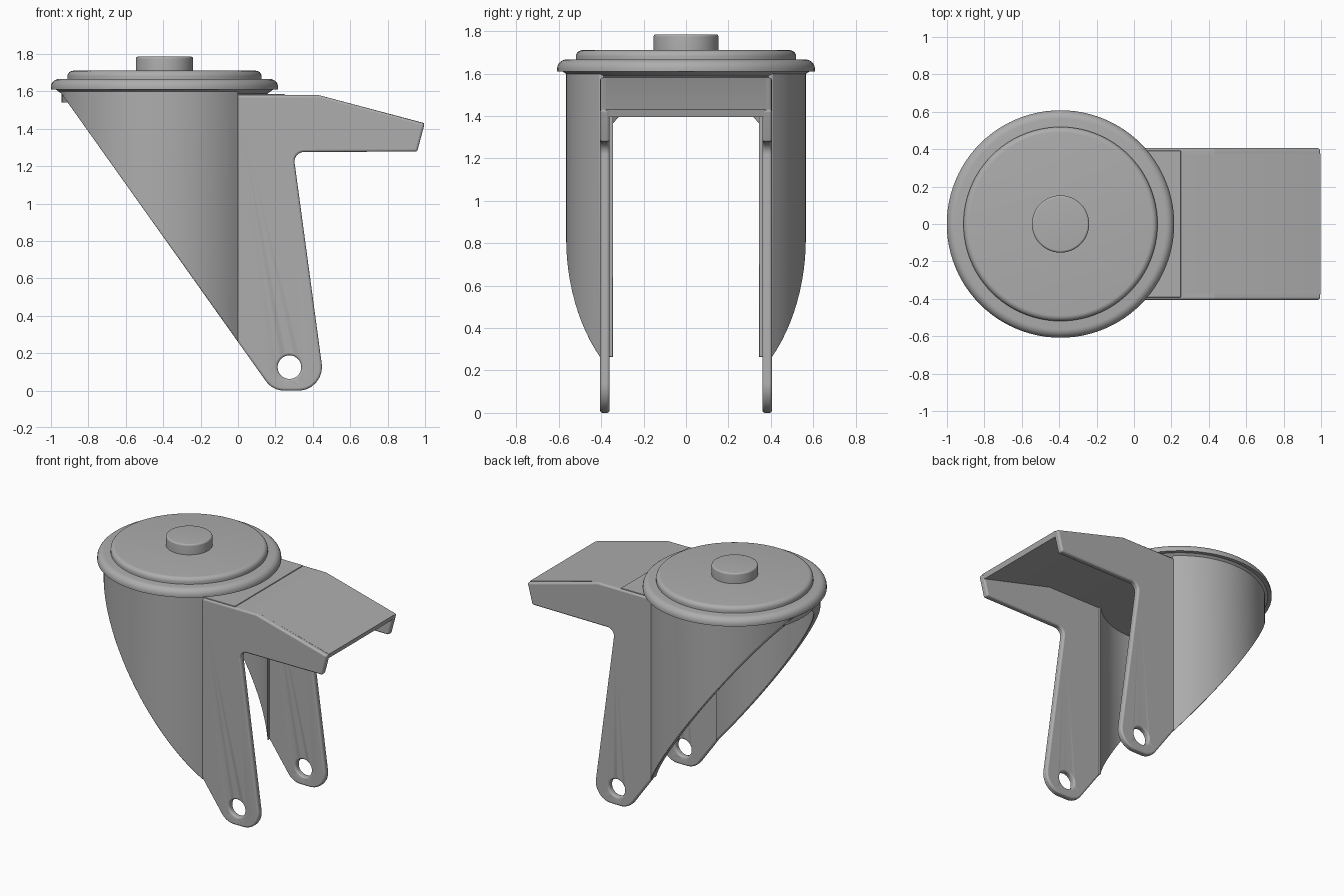
import bpy, bmesh, math
from mathutils import Vector

if "Cube" in bpy.data.objects:
    bpy.data.objects.remove(bpy.data.objects["Cube"])

CX = -0.393          # swivel axis
SLOPE = 1.406        # slanted lower edge of the shell

grey = bpy.data.materials.new("steel grey")
grey.diffuse_color = (0.42, 0.42, 0.42, 1)
grey.use_nodes = True
grey.node_tree.nodes["Principled BSDF"].inputs["Base Color"].default_value = grey.diffuse_color


def finish(name, bm, bevel=0.0, segments=3):
    bmesh.ops.recalc_face_normals(bm, faces=bm.faces)
    me = bpy.data.meshes.new(name)
    bm.to_mesh(me)
    bm.free()
    ob = bpy.data.objects.new(name, me)
    bpy.context.collection.objects.link(ob)
    me.materials.append(grey)
    if bevel:
        m = ob.modifiers.new("rounded edges", 'BEVEL')
        m.width, m.segments = bevel, segments
        m.limit_method, m.angle_limit = 'ANGLE', math.radians(40)
    bpy.ops.object.select_all(action='DESELECT')
    ob.select_set(True)
    bpy.context.view_layer.objects.active = ob
    bpy.ops.object.shade_smooth_by_angle(angle=math.radians(35))
    return ob


def rounded(points, steps=8):
    """Fillet the corners of an (x, z, radius) outline."""
    out = []
    for i, (x, z, r) in enumerate(points):
        p = Vector((x, z))
        if r == 0:
            out.append(p)
            continue
        a = (Vector(points[i - 1][:2]) - p).normalized()
        b = (Vector(points[(i + 1) % len(points)][:2]) - p).normalized()
        half = a.angle(b) / 2
        mid = p + (a + b).normalized() * (r / math.sin(half))
        s = p + a * (r / math.tan(half)) - mid
        e = p + b * (r / math.tan(half)) - mid
        for k in range(steps + 1):
            t = k / steps
            d = s * (1 - t) + e * t
            out.append(mid + d.normalized() * r)
    return out


def extrude_y(name, outline, y0, y1, bevel):
    bm = bmesh.new()
    f = bm.faces.new([bm.verts.new((p[0], y0, p[1])) for p in outline])
    ext = bmesh.ops.extrude_face_region(bm, geom=[f])["geom"]
    bmesh.ops.translate(bm, vec=(0, y1 - y0, 0),
                        verts=[v for v in ext if isinstance(v, bmesh.types.BMVert)])
    return finish(name, bm, bevel)


def lathe(name, profile, steps=96):
    bm = bmesh.new()
    vs = [bm.verts.new((CX + r, 0, z)) for r, z in profile]
    es = [bm.edges.new(p) for p in zip(vs, vs[1:])]
    bmesh.ops.spin(bm, geom=vs + es, cent=(CX, 0, 0), axis=(0, 0, 1),
                   angle=math.tau, steps=steps)
    bmesh.ops.remove_doubles(bm, verts=bm.verts, dist=1e-5)
    return finish(name, bm)


# Side plates: leg and arm in one outline, with axle hole
side = rounded([(-0.02, 0.288, 0), (0.185, 0.0, 0.12), (0.467, 0.0, 0.125),
                (0.295, 1.275, 0.05), (0.958, 1.278, 0.012), (0.998, 1.428, 0.012),
                (0.43, 1.58, 0.03), (-0.02, 1.58, 0)])
for name, y in (("front_side_plate", -0.405), ("back_side_plate", 0.36)):
    plate = extrude_y(name, side, y, y + 0.045, 0)
    bm = bmesh.new()
    bmesh.ops.create_cone(bm, cap_ends=True, segments=48, radius1=0.063,
                          radius2=0.063, depth=0.2)
    for v in bm.verts:
        v.co = (v.co.x + 0.275, v.co.z + y, v.co.y + 0.125)
    cutter = finish(name + "_hole_cutter", bm)
    cutter.hide_render = True
    cutter.hide_set(True)
    cut = plate.modifiers.new("axle hole", 'BOOLEAN')
    cut.object, cut.solver = cutter, 'EXACT'
    bev = plate.modifiers.new("rounded edges", 'BEVEL')
    bev.width, bev.segments = 0.013, 3
    bev.limit_method, bev.angle_limit = 'ANGLE', math.radians(40)

# Roof of the arm, bent downwards at the end
roof = [(-0.05, 1.58), (0.43, 1.58), (0.996, 1.43), (0.986, 1.394),
        (0.425, 1.538), (-0.05, 1.538)]
extrude_y("arm_roof", roof, -0.376, 0.376, 0)
extrude_y("roof_step", [(-0.05, 1.575), (0.25, 1.575), (0.25, 1.586), (-0.05, 1.586)],
          -0.392, 0.392, 0.003)

# Curved shell with slanted lower edge
bm = bmesh.new()
N = 72
rings = []
for i in range(N + 1):
    quad = []
    for r in (0.565, 0.52):
        a0 = math.acos(-CX / r)
        a = a0 + (math.tau - 2 * a0) * i / N
        x, y = CX + r * math.cos(a), r * math.sin(a)
        quad += [bm.verts.new((x, y, 0.26 - SLOPE * x)), bm.verts.new((x, y, 1.612))]
    rings.append([quad[0], quad[1], quad[3], quad[2]])
for a, b in zip(rings, rings[1:]):
    for k in range(4):
        bm.faces.new((a[k], a[(k + 1) % 4], b[(k + 1) % 4], b[k]))
bm.faces.new(rings[0])
bm.faces.new(rings[-1])
finish("curved_shell", bm, 0.008, 2)


# Swivel head: stepped, rounded discs and a central boss
def disc(r, z0, z1, f):
    arc = [(r - f + f * math.cos(k * math.pi / 12), z1 - f + f * math.sin(k * math.pi / 12))
           for k in range(7)]
    return [(0, z0), (r, z0)] + arc + [(0, z1)]


lathe("shell_ceiling", disc(0.55, 1.54, 1.615, 0.005))
lathe("swivel_collar", [(0, 1.58), (0.54, 1.58), (0.585, 1.612), (0, 1.612)])
lathe("swivel_flange", disc(0.608, 1.61, 1.666, 0.045))
lathe("swivel_top_disc", disc(0.519, 1.65, 1.71, 0.03))
lathe("centre_boss", disc(0.153, 1.70, 1.785, 0.012))
